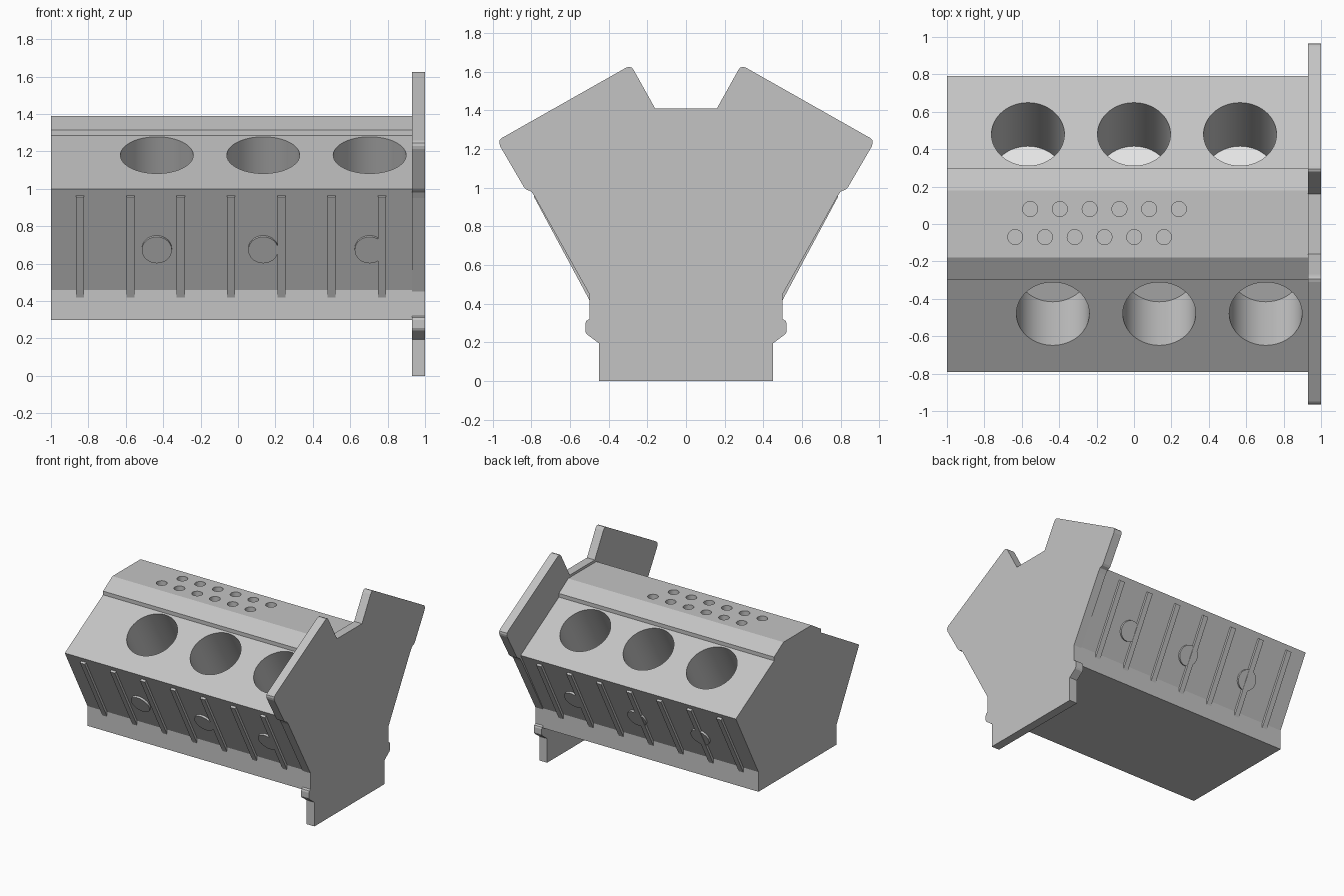
import bpy
import bmesh
from math import radians
from mathutils import Matrix, Vector

cube = bpy.data.objects.get("Cube")
if cube:
    bpy.data.objects.remove(cube, do_unlink=True)


def make_material(name, value):
    mat = bpy.data.materials.new(name)
    mat.use_nodes = True
    colour = (value, value, value, 1)
    mat.diffuse_color = colour
    mat.node_tree.nodes["Principled BSDF"].inputs["Base Color"].default_value = colour
    return mat


CAST_GREY = make_material("cast_grey", 0.55)
PALE_GREY = make_material("pale_grey", 0.78)


def finish(name, bm, mat):
    bmesh.ops.recalc_face_normals(bm, faces=bm.faces)
    mesh = bpy.data.meshes.new(name)
    bm.to_mesh(mesh)
    bm.free()
    mesh.materials.append(mat)
    obj = bpy.data.objects.new(name, mesh)
    bpy.context.collection.objects.link(obj)
    return obj


def smooth(obj):
    bpy.ops.object.select_all(action="DESELECT")
    obj.select_set(True)
    bpy.context.view_layer.objects.active = obj
    bpy.ops.object.shade_smooth_by_angle(angle=radians(20))


def extrude_profile(name, half, x0, x1):
    """Mirror a half profile (y, z) and extrude it along x."""
    outline = half + [(-y, z) for y, z in reversed(half)]
    bm = bmesh.new()
    face = bm.faces.new([bm.verts.new((x0, y, z)) for y, z in outline])
    out = bmesh.ops.extrude_face_region(bm, geom=[face])
    moved = [v for v in out["geom"] if isinstance(v, bmesh.types.BMVert)]
    bmesh.ops.translate(bm, verts=moved, vec=(x1 - x0, 0, 0))
    return finish(name, bm, CAST_GREY)


def frame(origin, normal):
    """Local z along normal, local x along world x."""
    z = Vector(normal).normalized()
    x = Vector((1, 0, 0))
    rot = Matrix((x, z.cross(x), z)).transposed().to_4x4()
    return Matrix.Translation(origin) @ rot


def add_cylinder(bm, mat, radius, low, high, segments=48):
    bmesh.ops.create_cone(bm, cap_ends=True, segments=segments,
                          radius1=radius, radius2=radius, depth=high - low,
                          matrix=mat @ Matrix.Translation((0, 0, (low + high) / 2)))


# Block body
block = extrude_profile("engine_block", [
    (0.18, 1.39), (0.30, 1.315), (0.30, 1.285), (0.79, 1.0),
    (0.50, 0.46), (0.50, 0.30)], -1, 0.93)

# End plate
extrude_profile("end_plate", [
    (0.16, 1.41), (0.27, 1.607), (0.28, 1.62), (0.295, 1.625), (0.31, 1.62),
    (0.95, 1.258), (0.963, 1.245), (0.965, 1.23), (0.96, 1.212),
    (0.838, 1.003), (0.825, 0.99), (0.80, 0.98), (0.78, 0.95),
    (0.50, 0.45), (0.50, 0.32), (0.515, 0.312), (0.52, 0.298),
    (0.52, 0.255), (0.513, 0.242), (0.45, 0.195), (0.45, 0)], 0.93, 1)

BANKS = {"front": (-1, (-0.434, 0.135, 0.704)),
         "back": (1, (-0.567, 0, 0.567))}
DEPTH = 0.47
cutter = bmesh.new()

for bank, (side, bore_xs) in BANKS.items():
    # Cylinder bores and their floors
    floors = bmesh.new()
    for x in bore_xs:
        bore = frame((x, side * 0.48, 1.18), (0, side * 0.5, 0.866))
        add_cylinder(cutter, bore, 0.195, -DEPTH, 0.1, 64)
        add_cylinder(floors, bore, 0.195, -DEPTH - 0.004, -DEPTH + 0.004, 64)
    finish(bank + "_bore_floors", floors, PALE_GREY)

    # Wall ribs
    wall_normal = (0, side * 0.54, -0.29)
    ribs = bmesh.new()
    for i in range(7):
        mid_z = 0.6625
        wall_y = 0.5 + (mid_z - 0.46) * 0.537
        place = frame((-0.844 + i * 0.269, side * wall_y, mid_z), wall_normal)
        bmesh.ops.create_cube(ribs, size=1, matrix=place @ Matrix.Diagonal(
            (0.043, 0.685, 0.038, 1)))
    finish(bank + "_wall_ribs", ribs, CAST_GREY)

    # Round core plugs
    plugs = bmesh.new()
    for x in bore_xs:
        add_cylinder(plugs, frame((x, side * 0.618, 0.68), wall_normal),
                     0.08, -0.02, 0.016)
    smooth(finish(bank + "_core_plugs", plugs, CAST_GREY))

# Two rows of small holes in the top
for start, y in ((-0.635, -0.07), (-0.555, 0.08)):
    for i in range(6):
        add_cylinder(cutter, Matrix.Translation((start + i * 0.159, y, 1.39)),
                     0.04, -0.08, 0.05, 32)

# Cut the bores and holes
cutter_obj = finish("hole_cutter", cutter, CAST_GREY)
cutter_obj.hide_render = True
cut = block.modifiers.new("holes", "BOOLEAN")
cut.operation = "DIFFERENCE"
cut.solver = "EXACT"
cut.object = cutter_obj
bpy.context.view_layer.objects.active = block
bpy.ops.object.modifier_apply(modifier=cut.name)
bpy.data.objects.remove(cutter_obj, do_unlink=True)
smooth(block)
